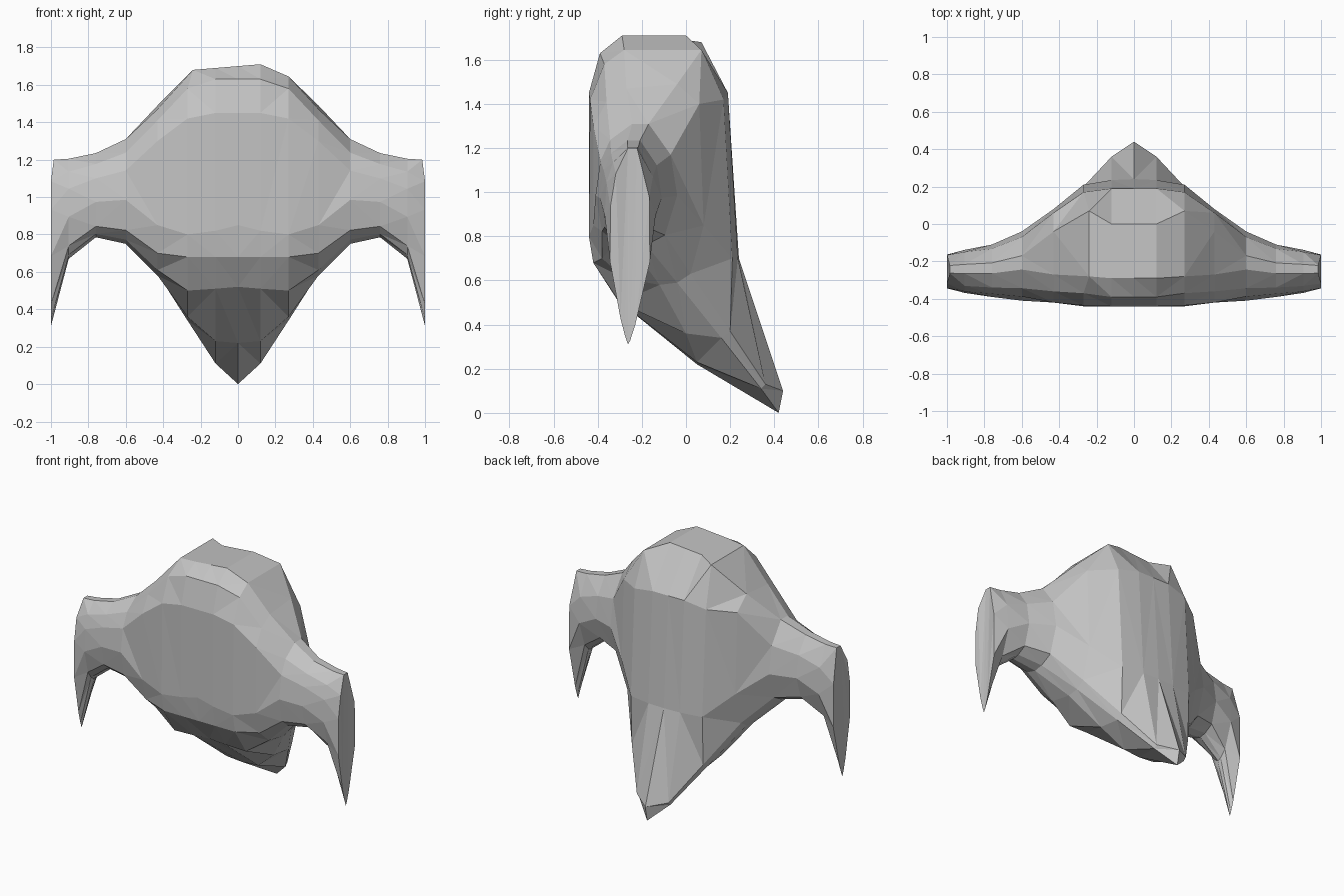
import bpy, bmesh

if "Cube" in bpy.data.objects:
    bpy.data.objects.remove(bpy.data.objects["Cube"])

# Body cross-sections (y, z) by distance x from the middle, running from the
# crown, down the back to the tail, along the underside and up the front
BODY = {
    0.0: [(-.29, 1.70), (0, 1.70), (.19, 1.45), (.24, .70), (.44, .10), (.42, 0),
          (.05, .22), (-.31, .52), (-.42, .68), (-.44, .85), (-.44, 1.45), (-.39, 1.63)],
    .12: [(-.29, 1.71), (0, 1.71), (.19, 1.45), (.235, .70), (.36, .13), (.34, .11),
          (.05, .23), (-.31, .51), (-.42, .68), (-.44, .82), (-.44, 1.45), (-.39, 1.63)],
    .27: [(-.28, 1.645), (.07, 1.645), (.17, 1.42), (.21, .70), (.20, .37), (.16, .34),
          (0, .36), (-.30, .50), (-.42, .68), (-.44, .80), (-.435, 1.42), (-.37, 1.58)],
    .43: [(-.27, 1.47), (-.04, 1.49), (.06, 1.40), (.08, .85), (.02, .63), (-.04, .59),
          (-.12, .58), (-.28, .61), (-.38, .70), (-.42, .85), (-.42, 1.30), (-.36, 1.41)],
}

# Arm cross-section in a unit box (front to back, bottom to top)
ARM = [(.45, 1), (.65, 1), (.92, .75), (1, .42), (.85, .1), (.62, .02),
       (.45, 0), (.25, .04), (.08, .13), (0, .42), (.06, .7), (.18, .87)]
# x, front, back, bottom, top, pinch towards the bottom
ARM_STATIONS = [(.60, -.41, -.04, .75, 1.31, 0), (.76, -.39, -.11, .785, 1.235, 0),
                (.905, -.375, -.13, .67, 1.205, .5), (1.0, -.355, -.15, .31, 1.20, 1)]


def arm_ring(front, back, bottom, top, pinch):
    ring = []
    for u, v in ARM:
        narrow = 1 - pinch * (1 - min(1, .25 + 1.5 * v))
        u = .45 + (u - .45) * narrow
        ring.append((front + (back - front) * u, bottom + (top - bottom) * v))
    return ring


half = list(BODY.items()) + [(s[0], arm_ring(*s[1:])) for s in ARM_STATIONS]
stations = [(-x, r) for x, r in reversed(half[1:])] + half

# Loft the sections from one claw through the body to the other claw
bm = bmesh.new()
rings = []
for x, ring in stations:
    verts = []
    for i, (y, z) in enumerate(ring):
        px = x
        if abs(x) == 1 and z > 1.1:          # claw tops lean inwards
            px = x * .985
        if i < 2 and x == -.27:              # crown is slightly lopsided
            px, z = -.24, z + .035
        elif i < 2 and x == -.12:
            z -= .02
        verts.append(bm.verts.new((px, y, z)))
    rings.append(verts)
n = len(ARM)
for a, b in zip(rings, rings[1:]):
    for i in range(n):
        j = (i + 1) % n
        bm.faces.new((a[i], a[j], b[j], b[i]))
bm.faces.new(rings[0])
bm.faces.new(rings[-1])
bmesh.ops.triangulate(bm, faces=bm.faces[:])
bmesh.ops.recalc_face_normals(bm, faces=bm.faces[:])

mesh = bpy.data.meshes.new("clawed_body")
bm.to_mesh(mesh)
bm.free()
grey = bpy.data.materials.new("stone_grey")
grey.diffuse_color = (.55, .55, .55, 1)
grey.use_nodes = True
grey.node_tree.nodes["Principled BSDF"].inputs["Base Color"].default_value = grey.diffuse_color
mesh.materials.append(grey)
bpy.context.collection.objects.link(bpy.data.objects.new("clawed_body", mesh))
